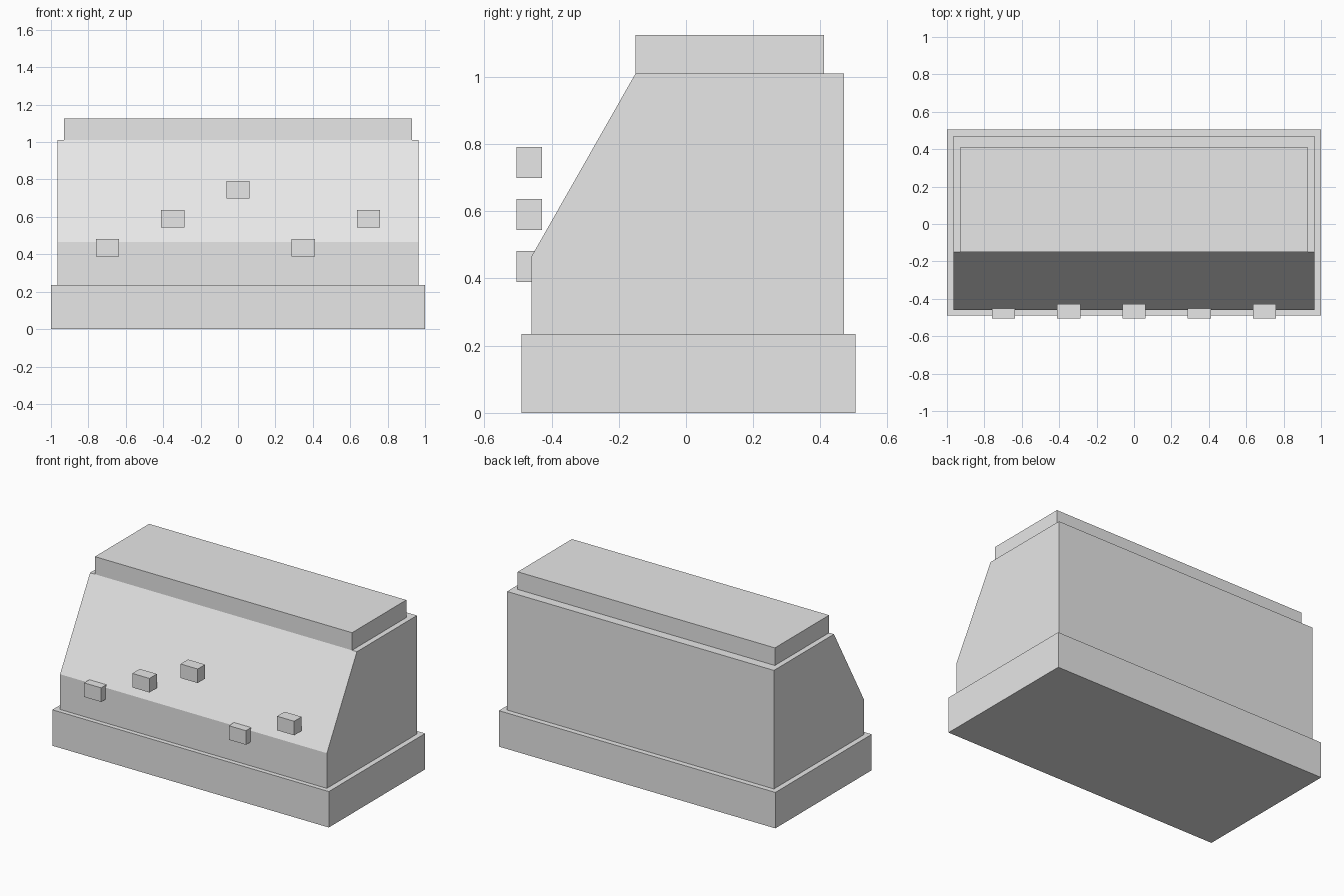
import bpy

default_cube = bpy.data.objects.get("Cube")
if default_cube:
    bpy.data.objects.remove(default_cube, do_unlink=True)

# One plain grey for the whole model
grey = bpy.data.materials.new("light_grey")
grey.use_nodes = True
grey.diffuse_color = (0.8, 0.8, 0.8, 1)
grey.node_tree.nodes["Principled BSDF"].inputs["Base Color"].default_value = grey.diffuse_color


def extrude_profile(name, profile, x_min, x_max):
    """Extrude a (y, z) outline, counter-clockwise seen from +x, along x."""
    n = len(profile)
    verts = [(x, y, z) for x in (x_min, x_max) for y, z in profile]
    faces = [tuple(reversed(range(n))), tuple(range(n, 2 * n))]
    faces += [(i, (i + 1) % n, (i + 1) % n + n, i + n) for i in range(n)]
    mesh = bpy.data.meshes.new(name)
    mesh.from_pydata(verts, [], faces)
    mesh.materials.append(grey)
    obj = bpy.data.objects.new(name, mesh)
    bpy.context.collection.objects.link(obj)
    return obj


def box(name, x, y, z):
    """Box from (min, max) ranges on each axis."""
    outline = [(y[0], z[0]), (y[1], z[0]), (y[1], z[1]), (y[0], z[1])]
    return extrude_profile(name, outline, *x)


BASE_TOP, BODY_TOP, CAP_TOP = 0.235, 1.01, 1.125

# Plinth, sloped body and top slab
box("base", (-1, 1), (-0.49, 0.505), (0, BASE_TOP))
extrude_profile("body", [(-0.46, BASE_TOP), (0.47, BASE_TOP), (0.47, BODY_TOP),
                         (-0.15, BODY_TOP), (-0.46, 0.465)], -0.965, 0.965)
box("top_slab", (-0.93, 0.93), (-0.15, 0.41), (BODY_TOP, CAP_TOP))

# Small blocks in front of the slope, at staggered heights
for i, row in enumerate((0, 1, 2, 0, 1)):
    x = (i - 2) * 0.349
    z = 0.435 + row * 0.155
    box(f"front_block_{i + 1}", (x - 0.062, x + 0.062), (-0.505, -0.428),
        (z - 0.046, z + 0.046))
